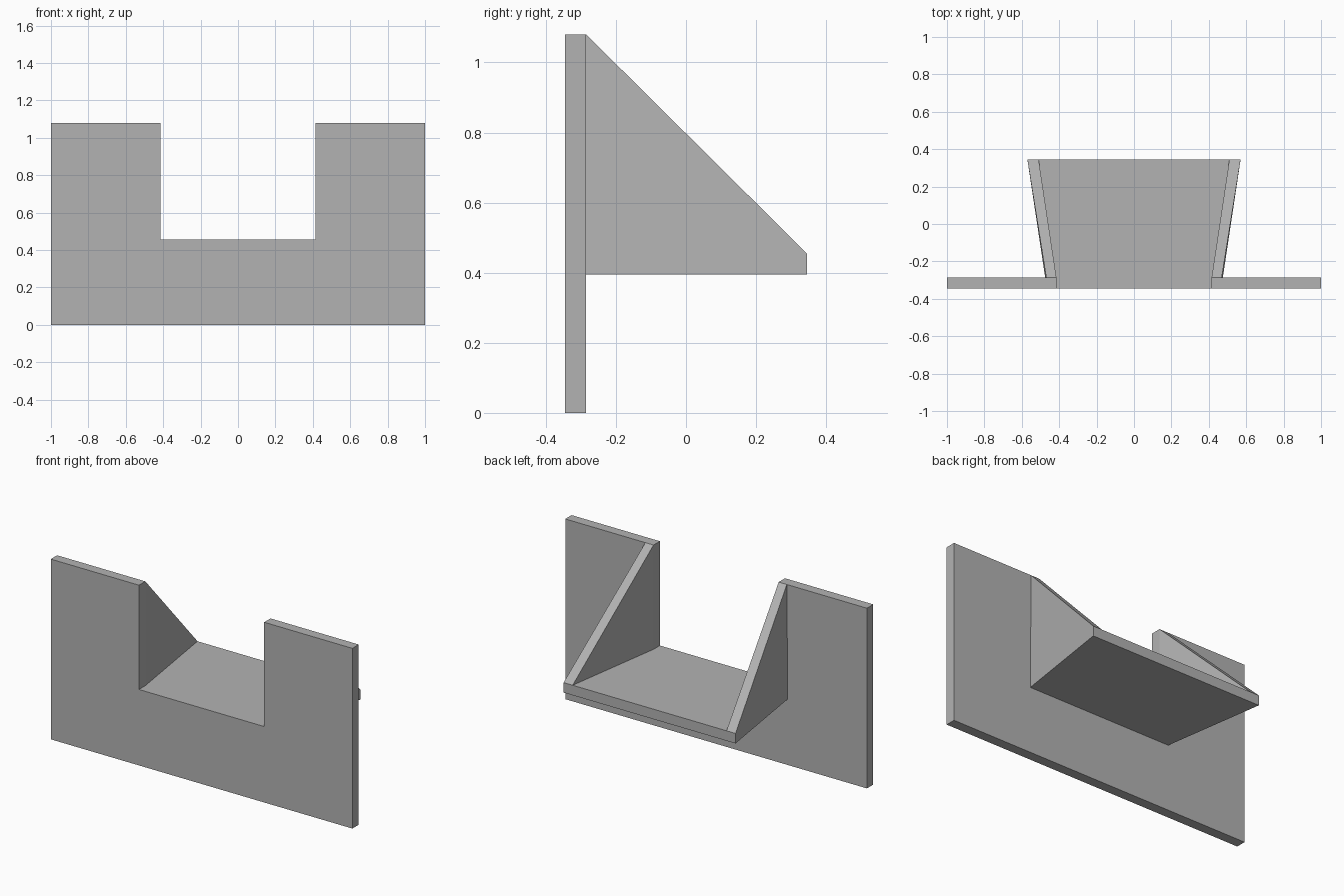
import bpy
import bmesh
from mathutils import Vector

cube = bpy.data.objects.get("Cube")
if cube:
    bpy.data.objects.remove(cube, do_unlink=True)

grey = bpy.data.materials.new("plain grey")
grey.use_nodes = True
colour = (0.45, 0.45, 0.45, 1)
grey.diffuse_color = colour
grey.node_tree.nodes["Principled BSDF"].inputs["Base Color"].default_value = colour

FRONT, INNER, BACK = -0.345, -0.285, 0.345   # depth of plate faces and tray end
BASE, FLOOR, TOP = 0.395, 0.455, 1.08        # tray underside, tray floor, plate top
NOTCH, FLARE, WALL = 0.415, 0.51, 0.06       # half widths and wall thickness


def prism(name, near, far):
    """Solid between two matching outlines."""
    bm = bmesh.new()
    a = [bm.verts.new(p) for p in near]
    b = [bm.verts.new(p) for p in far]
    bm.faces.new(a)
    bm.faces.new(b[::-1])
    for i in range(len(a)):
        j = (i + 1) % len(a)
        bm.faces.new((a[i], b[i], b[j], a[j]))
    bmesh.ops.recalc_face_normals(bm, faces=bm.faces)
    mesh = bpy.data.meshes.new(name)
    bm.to_mesh(mesh)
    bm.free()
    mesh.materials.append(grey)
    obj = bpy.data.objects.new(name, mesh)
    bpy.context.collection.objects.link(obj)


# Upright plate with a square notch
half = [(1, 0), (1, TOP), (NOTCH, TOP), (NOTCH, FLOOR)]
outline = half + [(-x, z) for x, z in reversed(half)]
prism("notched_plate",
      [(x, FRONT, z) for x, z in outline],
      [(x, INNER, z) for x, z in outline])

# Tray floor, widening towards the back
plan = [(-NOTCH, INNER), (NOTCH, INNER), (FLARE, BACK), (-FLARE, BACK)]
prism("tray_floor",
      [(x, y, BASE) for x, y in plan],
      [(x, y, FLOOR) for x, y in plan])

# Sloping side walls, slightly thinner at the tall top corner
for side, label in ((1, "left"), (-1, "right")):
    inside = [Vector((side * NOTCH, INNER, BASE)), Vector((side * FLARE, BACK, BASE)),
              Vector((side * FLARE, BACK, FLOOR)), Vector((side * NOTCH, INNER, TOP))]
    thickness = [WALL, WALL, WALL, WALL - 0.006]
    outside = [p + Vector((side * t, 0, 0)) for p, t in zip(inside, thickness)]
    prism(label + "_side_wall", inside, outside)
